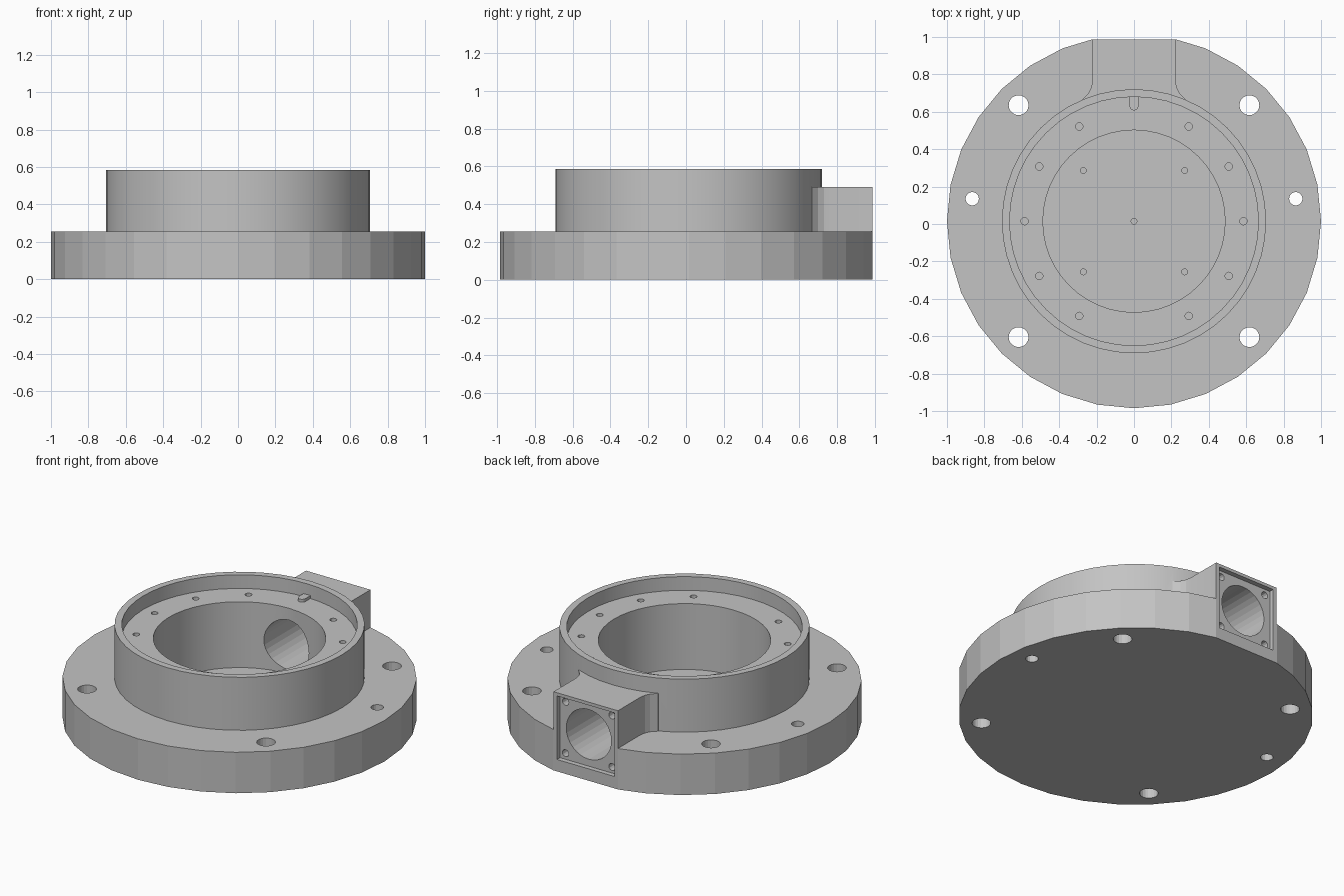
import bpy, bmesh, math

if "Cube" in bpy.data.objects:
    bpy.data.objects.remove(bpy.data.objects["Cube"])

CY = 0.015          # y of the turning axis
FLANGE_TOP, RIM_TOP, BLOCK_TOP = 0.255, 0.585, 0.49
LEDGE, FLOOR = 0.50, 0.09

metal = bpy.data.materials.new("grey metal")
metal.diffuse_color = (0.55, 0.55, 0.55, 1)
metal.use_nodes = True
metal.node_tree.nodes["Principled BSDF"].inputs["Base Color"].default_value = metal.diffuse_color


def finish(name, bm):
    bmesh.ops.recalc_face_normals(bm, faces=bm.faces[:])
    me = bpy.data.meshes.new(name)
    bm.to_mesh(me)
    bm.free()
    me.materials.append(metal)
    ob = bpy.data.objects.new(name, me)
    bpy.context.collection.objects.link(ob)
    return ob


def prism(name, pts, z0, z1):
    """Extrude an outline straight up."""
    bm = bmesh.new()
    face = bm.faces.new([bm.verts.new((x, y, z0)) for x, y in pts])
    new = bmesh.ops.extrude_face_region(bm, geom=[face])["geom"]
    bmesh.ops.translate(bm, vec=(0, 0, z1 - z0),
                        verts=[v for v in new if isinstance(v, bmesh.types.BMVert)])
    return finish(name, bm)


def circle(r, n, x=0, y=CY):
    return [(x + r * math.sin(2 * math.pi * i / n),
             y + r * math.cos(2 * math.pi * i / n)) for i in range(n)]


def disc(name, r, z0, z1, n=32, x=0, y=CY):
    return prism(name, circle(r, n, x, y), z0, z1)


def cross_hole(name, r, x, z, y0, y1, n):
    """Cylinder lying along y."""
    ob = prism(name, circle(r, n, x, -z), y0, y1)
    for v in ob.data.vertices:
        a, b, c = v.co
        v.co = (a, c, -b)
    return ob


def boolean(target, tools, op):
    for tool in tools:
        mod = target.modifiers.new(op, "BOOLEAN")
        mod.operation, mod.solver, mod.object = op, "EXACT", tool
        bpy.context.view_layer.objects.active = target
        bpy.ops.object.modifier_apply(modifier=mod.name)
        bpy.data.objects.remove(tool)


# Flange with the rear side trimmed flat
body = disc("housing", 1.0, 0, FLANGE_TOP, 32)
boolean(body, [prism("trim", [(-1, 0.987), (1, 0.987), (1, 1.2), (-1, 1.2)], -0.1, 0.4)],
        "DIFFERENCE")

# Raised rim and rear port block with flared roots
half = [(0.222, 0.987), (0.222, 0.77), (0.228, 0.73), (0.243, 0.70), (0.275, 0.668), (0.275, 0.4)]
outline = half + [(-x, y) for x, y in reversed(half)]
boolean(body, [disc("rim", 0.706, 0.1, RIM_TOP, 48),
               prism("port_block", outline, 0.1, BLOCK_TOP)], "UNION")

# Counterbore, main bore, side port and its square recess
PORT_Z = 0.272
boolean(body, [
    disc("counterbore", 0.665, LEDGE, 0.8, 48),
    disc("bore", 0.487, FLOOR, 0.7, 48),
    prism("recess", [(-0.198, 0.957), (0.198, 0.957), (0.198, 1.1), (-0.198, 1.1)],
          PORT_Z - 0.198, PORT_Z + 0.198),
    cross_hole("port", 0.155, 0, PORT_Z, 0.3, 1.1, 32)], "DIFFERENCE")

# Screw holes in the port recess corners
holes = [cross_hole("port_screw", 0.022, sx * 0.16, PORT_Z + sz * 0.16, 0.88, 1.0, 12)
         for sx in (-1, 1) for sz in (-1, 1)]
# Flange mounting holes and dowel holes
for sx in (-1, 1):
    holes += [disc("mount", 0.053, -0.1, 0.4, 20, sx * 0.617, CY + sy * 0.62) for sy in (-1, 1)]
    holes.append(disc("dowel", 0.036, -0.1, 0.4, 16, sx * 0.865, 0.135))
# Blind holes around the ledge
for deg in range(0, 360, 30):
    if deg not in (90, 270):
        a = math.radians(deg)
        holes.append(disc("ledge_screw", 0.02, LEDGE - 0.08, 0.55, 12,
                          0.585 * math.cos(a), CY + 0.585 * math.sin(a)))
# Blind holes in the floor
for x, y in [(0, 0)] + [(sx * 0.271, sy * 0.271) for sx in (-1, 1) for sy in (-1, 1)]:
    holes.append(disc("floor_hole", 0.016, FLOOR - 0.05, FLOOR + 0.05, 12, x, CY + y))
boolean(body, holes, "DIFFERENCE")

# Round-ended locating key on the ledge
tip = [(0.024 * math.cos(a), 0.631 - 0.024 * math.sin(a))
       for a in (math.pi * i / 8 for i in range(9))]
key = prism("locating_key", tip + [(-0.024, 0.685), (0.024, 0.685)], LEDGE - 0.02, LEDGE + 0.018)

# Keep facets on the flange, smooth the finer turned surfaces
for ob in (body, key):
    bpy.ops.object.select_all(action="DESELECT")
    ob.select_set(True)
    bpy.context.view_layer.objects.active = ob
    bpy.ops.object.shade_smooth_by_angle(angle=math.radians(10))
